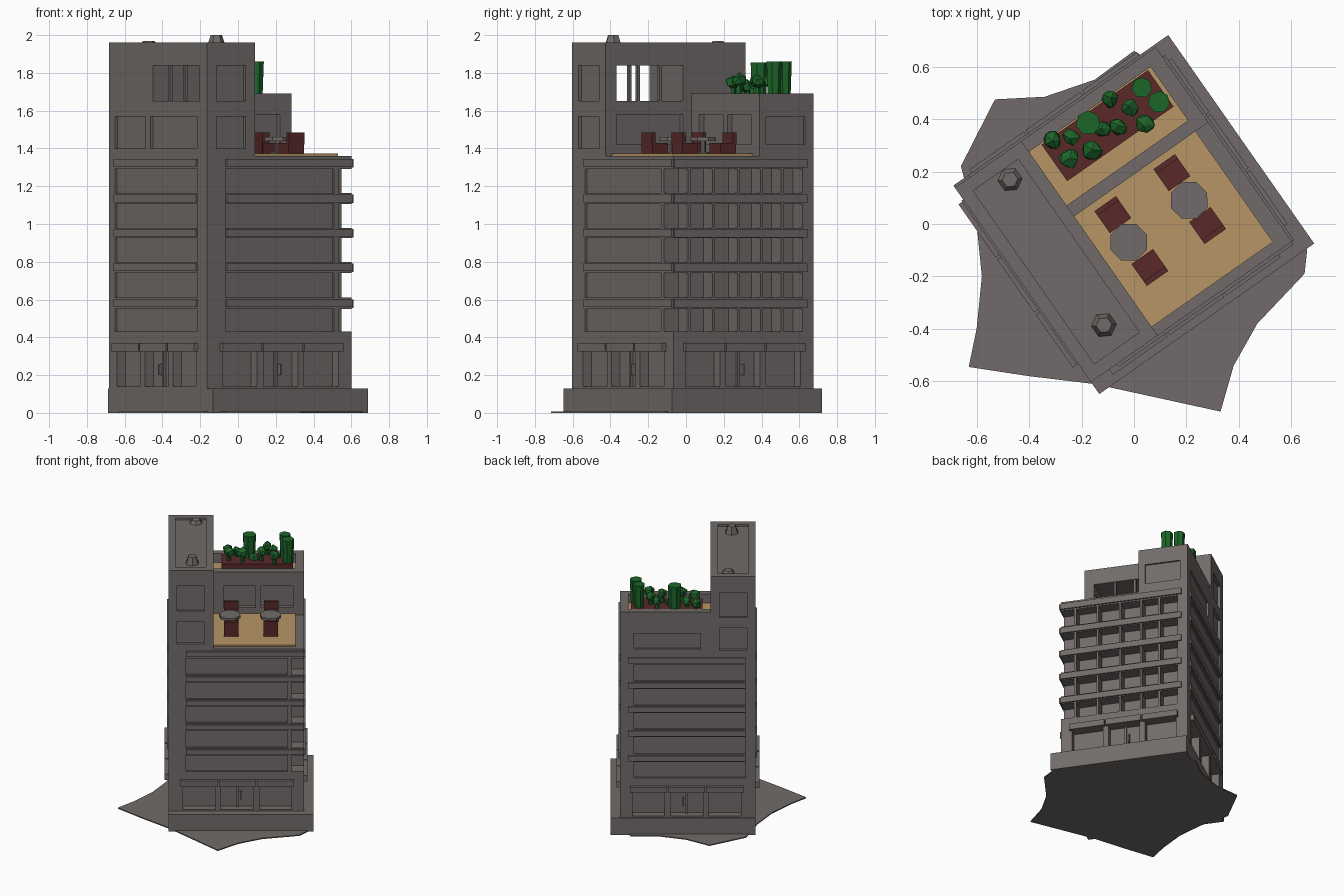
import bpy, bmesh, math, random
from mathutils import Matrix, Vector

if "Cube" in bpy.data.objects:
    bpy.data.objects.remove(bpy.data.objects["Cube"])

random.seed(4)
ROT = Matrix.Rotation(math.radians(35), 4, 'Z')   # the building stands turned by 35 degrees


def material(name, rgb):
    m = bpy.data.materials.new(name)
    m.diffuse_color = (*rgb, 1)
    m.use_nodes = True
    m.node_tree.nodes["Principled BSDF"].inputs["Base Color"].default_value = m.diffuse_color
    return m


GREY = material("concrete_grey", (0.165, 0.148, 0.142))
TAN = material("deck_tan", (0.47, 0.30, 0.13))
MAROON = material("dark_red", (0.10, 0.022, 0.022))
GREEN = material("leaf_green", (0.012, 0.13, 0.022))


def add_object(name, bm, mat, turned=True):
    me = bpy.data.meshes.new(name)
    bmesh.ops.recalc_face_normals(bm, faces=bm.faces)
    if turned:
        bm.transform(ROT)
    bm.to_mesh(me)
    bm.free()
    me.materials.append(mat)
    ob = bpy.data.objects.new(name, me)
    bpy.context.collection.objects.link(ob)
    return ob


def boxes(name, items, mat=GREY, turned=True):
    """One object from boxes given as (u0, u1, v0, v1, z0, z1)."""
    bm = bmesh.new()
    for a, b, c, d, e, f in items:
        m = Matrix.Translation(((a + b) / 2, (c + d) / 2, (e + f) / 2)) @ Matrix.Diagonal((b - a, d - c, f - e, 1))
        bmesh.ops.create_cube(bm, size=1, matrix=m)
    return add_object(name, bm, mat, turned)


def carve(ob, cuts):
    cutter = boxes("cutter", cuts)
    cutter.hide_render = True
    mod = ob.modifiers.new("carve", 'BOOLEAN')
    mod.operation, mod.solver, mod.object = 'DIFFERENCE', 'EXACT', cutter
    bpy.context.view_layer.objects.active = ob
    bpy.ops.object.modifier_apply(modifier=mod.name)
    bpy.data.objects.remove(cutter)


U0, U1, V0, V1 = -0.48, 0.455, -0.40, 0.505


def on_face(face, t0, t1, z0, z1, inward, outward):
    """Box lying on one outer wall, reaching inward and outward of it."""
    return {'u-': (U0 - outward, U0 + inward, t0, t1, z0, z1),
            'u+': (U1 - inward, U1 + outward, t0, t1, z0, z1),
            'v-': (t0, t1, V0 - outward, V0 + inward, z0, z1),
            'v+': (t0, t1, V1 - inward, V1 + outward, z0, z1)}[face]


# irregular ground sheet
bm = bmesh.new()
pts = [(-.63, -.545), (-.4, -.58), (-.15, -.61), (.33, -.715), (.38, -.54), (.47, -.38), (.65, -.19),
       (.66, -.1), (.1, .6), (0, .66), (-.15, .55), (-.34, .485), (-.53, .475), (-.66, .22), (-.6, .0), (-.58, -.2), (-.6, -.4)]
f = bm.faces.new([bm.verts.new((x, y, 0)) for x, y in pts])
top = bmesh.ops.extrude_face_region(bm, geom=[f])
bmesh.ops.translate(bm, vec=(0, 0, 0.008), verts=[g for g in top['geom'] if isinstance(g, bmesh.types.BMVert)])
add_object("ground_sheet", bm, GREY, False)

# plinth
boxes("plinth", [(-.48, .52, -.455, .515, 0, .13)])

# main block with shop openings, shallow wall panels and deep loggias
body = boxes("main_block", [(U0, U1, V0, V1, .125, 1.36)])
SHOP = {'u-': (-.32, .45), 'u+': (-.34, .44), 'v-': (-.40, .39), 'v+': (-.40, .39)}
ROWS = [(.43, .55), (.61, .74), (.80, .925), (.98, 1.105), (1.165, 1.29)]
CELLS = [-.42, -.29, -.13, .03, .18, .31, .45]
cuts, awnings, doors = [], [], []
for face, (a, b) in SHOP.items():
    w = (b - a) / 3
    for i in range(3):
        s = a + i * w
        cuts.append(on_face(face, s + .02, s + w - .02, .14, .325, .055, .05))
        awnings.append(on_face(face, s + .005, s + w - .005, .325, .37, .01, .025))
    mid = (a + b) / 2                       # door frame and handle in the middle opening
    doors.append(on_face(face, mid - .008, mid + .008, .13, .33, .058, -.04))
    doors.append(on_face(face, mid + .02, mid + .03, .2, .26, .058, -.03))
for z0, z1 in ROWS:
    for a, b in zip(CELLS, CELLS[1:]):
        cuts.append(on_face('u+', a, b - .016, z0, z1, .085, .05))
    cuts.append(on_face('u-', -.31, .45, z0, z1, .013, .05))
    cuts.append(on_face('v-', -.36, .34, z0, z1, .013, .05))
    cuts.append(on_face('v+', -.41, .36, z0, z1, .013, .05))
carve(body, cuts)
boxes("awnings", awnings)
boxes("doors", doors)

# floor ledges around the block
ledges = []
for z in (.58, .77, .953, 1.135, 1.325):
    ledges += [on_face('v-', -.36, .455, z - .02, z + .02, .02, .012),
               on_face('v+', -.41, .40, z - .02, z + .02, .02, .01),
               on_face('u-', -.31, .45, z - .02, z + .02, .02, .008),
               on_face('u+', -.40, .46, z - .025, z + .02, .02, .01)]
boxes("floor_ledges", ledges)

# stair tower with see-through window
T = -.17
tower = boxes("tower", [(U0, T, V0, V1, 1.355, 1.96)])
panels = [(-.6, 0, -.33, .10, 1.65, 1.84),
          (-.43, -.22, -.35, .455, 1.945, 2.1)]
for z0, z1 in ((1.40, 1.57), (1.65, 1.84)):
    panels += [on_face('v-', -.42, -.23, z0, z1, .02, .05), on_face('v+', -.42, -.23, z0, z1, .02, .05)]
panels += [on_face('u-', -.31, .12, 1.40, 1.57, .015, .05), on_face('u-', .17, .45, 1.40, 1.57, .015, .05),
           (T - .03, T + .05, -.33, .10, 1.42, 1.58)]
carve(tower, panels)
boxes("tower_window_posts", [(u, u + .02, v, v + .016, 1.645, 1.845) for u in (-.475, -.195) for v in (-.19, -.05)])

# roof vents
bm = bmesh.new()
for u, v, h in ((-.315, -.25, .06), (-.29, .41, .03)):
    bmesh.ops.create_cone(bm, cap_ends=True, segments=6, radius1=.05, radius2=.03, depth=h,
                          matrix=Matrix.Translation((u, v, 1.94 + h / 2)))
add_object("roof_vents", bm, GREY)

# garden block with sunken roof, window recess to the terrace
GV = .155
garden = boxes("garden_block", [(T - .01, U1, GV, V1, 1.355, 1.69)])
carve(garden, [(T, .395, GV + .05, .455, 1.61, 1.9),
               (-.10, .12, GV - .05, GV + .03, 1.42, 1.58), (.16, .38, GV - .05, GV + .03, 1.42, 1.58),
               on_face('v+', -.10, .36, 1.41, 1.53, .015, .05),
               on_face('u+', .2, .45, 1.42, 1.57, .012, .05)])
boxes("garden_deck", [(T, .395, GV + .05, .455, 1.605, 1.62)], TAN)
boxes("planter_bed", [(-.115, .38, .28, .45, 1.615, 1.69)], MAROON)

# bushes: world x, y, radius, top height
bm = bmesh.new()
BUSHES = [(-.25, .25, .042, 1.79), (-.31, .32, .036, 1.77), (-.24, .33, .034, 1.77), (-.16, .28, .04, 1.80),
          (-.175, .385, .05, 1.855), (-.12, .36, .033, 1.74), (-.06, .37, .035, 1.80), (-.09, .475, .035, 1.79),
          (-.015, .445, .038, 1.79), (.04, .38, .04, 1.79), (.03, .52, .042, 1.86), (.095, .465, .045, 1.86)]
for x, y, r, z in BUSHES:
    h = z - 1.68
    if h > .15:       # tall clipped trees
        bmesh.ops.create_cone(bm, cap_ends=True, segments=7, radius1=r * .8, radius2=r * .95, depth=h,
                              matrix=Matrix.Translation((x, y, 1.68 + h / 2)))
    else:             # round crown over a thin stem
        n = bmesh.ops.create_icosphere(bm, subdivisions=1, radius=1,
                                       matrix=Matrix.Translation((x, y, z - .04)) @ Matrix.Diagonal((r, r, .04, 1)))
        for v in n['verts']:
            v.co += Vector([random.uniform(-.006, .006) for _ in range(3)])
        bmesh.ops.create_cone(bm, cap_ends=True, segments=5, radius1=.015, radius2=.015, depth=h - .03,
                              matrix=Matrix.Translation((x, y, 1.68 + (h - .03) / 2)))
add_object("bushes", bm, GREEN, False)

# terrace deck and pierced parapet
PU, PV = .425, -.39
boxes("terrace_deck", [(T, PU - .03, PV + .03, GV, 1.355, 1.372)], TAN)
parapet = boxes("terrace_parapet", [(T - .005, PU, PV, PV + .035, 1.355, 1.48), (PU - .035, PU, PV + .035, GV + .005, 1.355, 1.48)])
carve(parapet, [(a, a + .24, PV - .1, PV + .1, 1.395, 1.455) for a in (-.13, .14)] +
      [(PU - .1, PU + .1, a, a + .2, 1.395, 1.455) for a in (-.33, -.09)])

# tables
bm = bmesh.new()
for x, y in ((-.02, -.07), (.21, .09)):
    for r, z0, z1 in ((.075, 1.44, 1.46), (.015, 1.37, 1.44), (.04, 1.37, 1.38)):
        bmesh.ops.create_cone(bm, cap_ends=True, segments=8, radius1=r, radius2=r, depth=z1 - z0,
                              matrix=Matrix.Translation((x, y, (z0 + z1) / 2)) @ Matrix.Rotation(.4, 4, 'Z'))
add_object("tables", bm, GREY, False)

# chairs, backs away from the tables
chairs = []
for x, y, side in ((-.08, .035, 1), (.06, -.165, -1), (.145, .195, 1), (.28, -.005, -1)):
    p = ROT.inverted() @ Vector((x, y, 0))
    u, v = p.x, p.y
    chairs.append((u - .05, u + .05, v - .05, v + .05, 1.37, 1.43))
    b = v + side * .042
    chairs.append((u - .05, u + .05, b - .01, b + .01, 1.42, 1.485))
boxes("chairs", chairs, MAROON)
